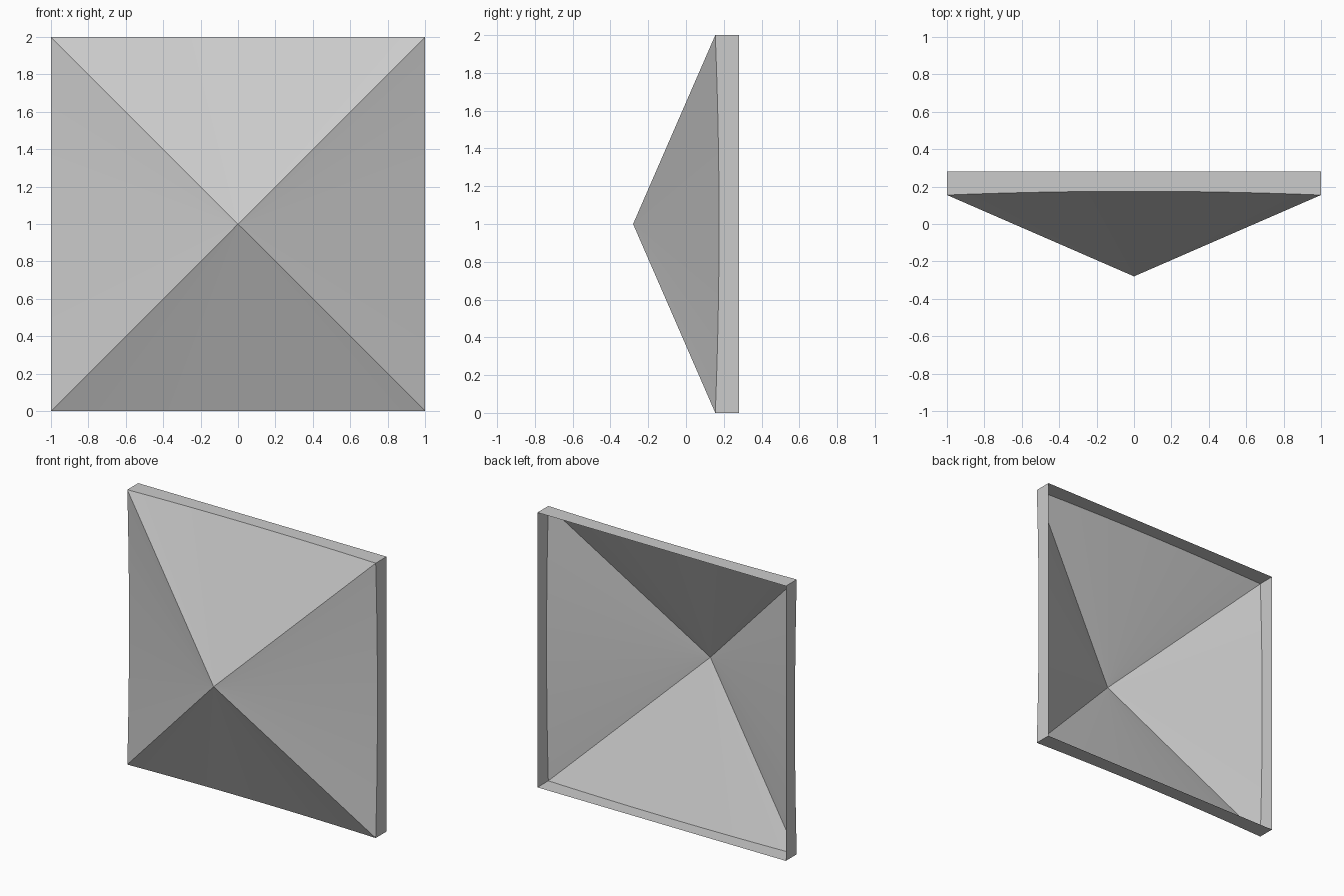
import bpy, bmesh
from mathutils import Matrix, Vector
from math import pi

if "Cube" in bpy.data.objects:
    bpy.data.objects.remove(bpy.data.objects["Cube"])

SEGS = 16          # segments along each bowed side
APEX_Y, CORNER_Y, BOW, BACK_Y = -0.28, 0.155, 0.02, 0.28


def side_point(t, y):
    # point along the upper side in square-centred coordinates
    return Vector((t, y, 1.0))


def make_object(name, build):
    # build one side, then repeat it about the pyramid axis
    bm = bmesh.new()
    for k in range(4):
        build(bm, Matrix.Translation((0, 0, 1)) @ Matrix.Rotation(k * pi / 2, 4, 'Y'))
    bmesh.ops.remove_doubles(bm, verts=bm.verts, dist=1e-5)
    bmesh.ops.recalc_face_normals(bm, faces=bm.faces)
    mesh = bpy.data.meshes.new(name)
    bm.to_mesh(mesh)
    bm.free()
    obj = bpy.data.objects.new(name, mesh)
    bpy.context.collection.objects.link(obj)
    return obj


params = [-1 + 2 * i / SEGS for i in range(SEGS + 1)]
seam = [side_point(t, CORNER_Y + BOW * (1 - t * t)) for t in params]
back = [side_point(t, BACK_Y) for t in params]


def panel_side(bm, m):
    # fan from the apex to the bowed seam
    apex = bm.verts.new(m @ Vector((0, APEX_Y, 0)))
    row = [bm.verts.new(m @ p) for p in seam]
    for a, b in zip(row, row[1:]):
        bm.faces.new((apex, b, a))


def rim_side(bm, m):
    # strip from the bowed seam to the straight back edge
    front_row = [bm.verts.new(m @ p) for p in seam]
    back_row = [bm.verts.new(m @ p) for p in back]
    for i in range(SEGS):
        bm.faces.new((front_row[i], front_row[i + 1], back_row[i + 1], back_row[i]))


# Pointed front panel, open behind
panel = make_object("pyramid_panel", panel_side)
for face in panel.data.polygons:
    if face.normal.y > 0:
        panel.data.flip_normals()
        break

# Thin square rim around the open back
make_object("square_rim", rim_side)
